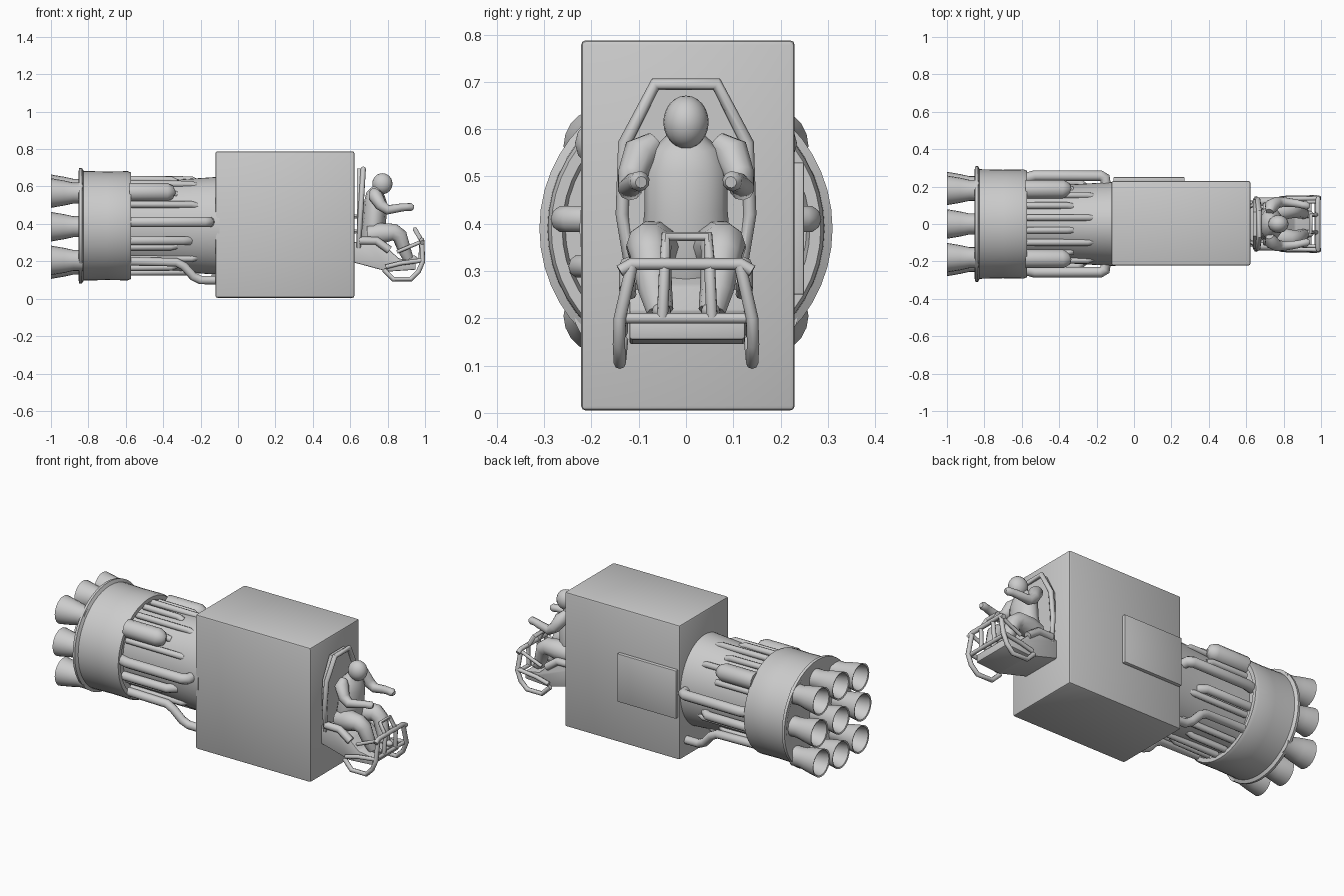
import bpy, bmesh
from math import cos, sin, pi, radians
from mathutils import Vector

CZ = 0.39  # height of the engine axis


def finish(ob, angle=35):
    bpy.ops.object.select_all(action='DESELECT')
    ob.select_set(True)
    bpy.context.view_layer.objects.active = ob
    if ob.type == 'CURVE':
        bpy.ops.object.convert(target='MESH')
        ob = bpy.context.object
    bpy.ops.object.shade_smooth_by_angle(angle=radians(angle))
    return ob


def mesh_object(name, bm, angle=35):
    bmesh.ops.recalc_face_normals(bm, faces=bm.faces)
    me = bpy.data.meshes.new(name)
    bm.to_mesh(me)
    bm.free()
    ob = bpy.data.objects.new(name, me)
    bpy.context.collection.objects.link(ob)
    return finish(ob, angle)


def lathe(name, profile, y=0, z=CZ, sides=48, ys=1.0):
    """Revolve (x, radius) points around an axis parallel to x, capped at both ends."""
    bm = bmesh.new()
    rings = [[bm.verts.new((x, y + r * ys * cos(2 * pi * i / sides), z + r * sin(2 * pi * i / sides)))
              for i in range(sides)] for x, r in profile]
    for a, b in zip(rings, rings[1:]):
        for i in range(sides):
            j = (i + 1) % sides
            bm.faces.new((a[i], a[j], b[j], b[i]))
    bm.faces.new(rings[0])
    bm.faces.new(rings[-1])
    return mesh_object(name, bm)


def prism(name, pts, lo, hi, axis='Y', bevel=0.0):
    """Extrude a flat outline: (x, z) along y, or (y, z) along x."""
    bm = bmesh.new()
    def put(p, d):
        return (p[0], d, p[1]) if axis == 'Y' else (d, p[0], p[1])
    face = bm.faces.new([bm.verts.new(put(p, lo)) for p in pts])
    ext = bmesh.ops.extrude_face_region(bm, geom=[face])
    step = Vector((0, hi - lo, 0)) if axis == 'Y' else Vector((hi - lo, 0, 0))
    bmesh.ops.translate(bm, vec=step, verts=[v for v in ext['geom'] if isinstance(v, bmesh.types.BMVert)])
    if bevel:
        bmesh.ops.bevel(bm, geom=bm.edges[:], offset=bevel, segments=2, profile=0.5, affect='EDGES')
    return mesh_object(name, bm)


def tube(name, pts, r, closed=False, side=1, res=3):
    """Round bar through points (x, y, z[, radius factor])."""
    cu = bpy.data.curves.new(name, 'CURVE')
    cu.dimensions = '3D'
    cu.bevel_depth = r
    cu.bevel_resolution = res
    cu.use_fill_caps = True
    sp = cu.splines.new('POLY')
    sp.points.add(len(pts) - 1)
    for q, p in zip(sp.points, pts):
        q.co = (p[0], p[1] * side, p[2], 1)
        q.radius = p[3] if len(p) > 3 else 1
    sp.use_cyclic_u = closed
    ob = bpy.data.objects.new(name, cu)
    bpy.context.collection.objects.link(ob)
    return finish(ob, 50)


def ball(name, loc, scale):
    bm = bmesh.new()
    bmesh.ops.create_uvsphere(bm, u_segments=20, v_segments=12, radius=1)
    for v in bm.verts:
        v.co = Vector((v.co.x * scale[0], v.co.y * scale[1], v.co.z * scale[2])) + Vector(loc)
    return mesh_object(name, bm, 60)


# cargo box with rounded edges and a raised panel on the back side
prism("cargo_box", [(-0.12, 0.005), (0.622, 0.005), (0.622, 0.788), (-0.12, 0.788)], -0.222, 0.23, bevel=0.01)
prism("side_panel", [(-0.11, 0.25), (0.27, 0.25), (0.27, 0.53), (-0.11, 0.53)], 0.22, 0.25, bevel=0.004)

# engine body and drum
lathe("engine_body", [(-0.60, 0.235), (-0.50, 0.24), (-0.35, 0.245), (-0.20, 0.255), (-0.10, 0.262)], ys=0.86)
lathe("engine_drum", [(-0.835, 0.25), (-0.852, 0.29), (-0.85, 0.308), (-0.835, 0.31), (-0.825, 0.293),
                      (-0.70, 0.29), (-0.59, 0.292), (-0.573, 0.285), (-0.573, 0.262), (-0.60, 0.255)])

# nine hollow bell nozzles
for iy in (-1, 0, 1):
    for iz in (-1, 0, 1):
        d = 0.18 if iy and iz else 0.2
        lathe("nozzle", [(-0.83, 0.056), (-0.88, 0.056), (-0.93, 0.067), (-1.0, 0.079),
                         (-0.997, 0.071), (-0.93, 0.058), (-0.89, 0.045)],
              y=iy * d, z=CZ - 0.005 + iz * d, sides=20)

# lengthwise ribs over the engine body
for k in range(20):
    a = 2 * pi * (k + 0.5) / 20
    if abs(sin(a)) < 0.35:
        continue
    ln = -0.33 if k % 2 else -0.22
    c, s = cos(a), sin(a)
    tube("engine_rib", [(-0.58, 0.218 * c, CZ + 0.252 * s), (ln - 0.03, 0.218 * c, CZ + 0.25 * s),
                        (ln, 0.205 * c, CZ + 0.235 * s)], 0.018, res=2)

for s in (-1, 1):
    # side handrail pipe, upper tank and lower bent pipe
    tube("side_pipe", [(-0.58, 0.245, 0.41), (-0.53, 0.258, 0.41), (-0.18, 0.258, 0.41),
                       (-0.155, 0.245, 0.41), (-0.15, 0.19, 0.41)], 0.029, side=s)
    tube("upper_tank", [(-0.58, 0.185, 0.57), (-0.38, 0.185, 0.57), (-0.352, 0.18, 0.57, 0.75),
                        (-0.34, 0.175, 0.57, 0.3)], 0.05, side=s, res=4)
    tube("lower_pipe", [(-0.58, 0.18, 0.20), (-0.33, 0.18, 0.195), (-0.29, 0.18, 0.175),
                        (-0.24, 0.17, 0.12), (-0.20, 0.165, 0.10), (-0.11, 0.165, 0.10)], 0.024, side=s)
    tube("middle_pipe", [(-0.58, 0.225, 0.31), (-0.30, 0.225, 0.31), (-0.26, 0.19, 0.31)], 0.025, side=s)

# seat: wedge base, back plate, tubular back frame
prism("seat_base", [(0.615, 0.195), (0.80, 0.145), (0.95, 0.155), (0.95, 0.20), (0.86, 0.215), (0.80, 0.27),
                    (0.70, 0.32), (0.615, 0.30)], -0.12, 0.125, bevel=0.006)
half = [(0.115, 0.28), (0.135, 0.42), (0.13, 0.57), (0.065, 0.695)]
outline = half + [(-y, z) for y, z in reversed(half)]
prism("seat_back", outline, 0.635, 0.655, 'X')
tube("seat_frame", [(0.645 + 0.06 * (z - 0.28), y, z) for y, z in outline], 0.014, closed=True, res=2)
for s in (-1, 1):
    for z in (0.36, 0.44):
        tube("seat_bracket", [(0.61, 0.09, z), (0.65, 0.11, z)], 0.012, side=s, res=1)
    tube("seat_side", [(0.65, 0.118, 0.31), (0.74, 0.12, 0.31), (0.81, 0.12, 0.26)], 0.022, side=s, res=2)

# front guard frame
for s in (-1, 1):
    tube("guard_side", [(0.78, 0.135, 0.155), (0.83, 0.14, 0.105), (0.925, 0.14, 0.105), (0.965, 0.142, 0.145),
                        (0.988, 0.14, 0.20), (0.983, 0.115, 0.31)], 0.013, side=s, res=2)
    tube("guard_deck_rail", [(0.79, 0.135, 0.17), (0.87, 0.135, 0.19), (0.985, 0.138, 0.205)], 0.012, side=s, res=2)
    tube("guard_knee_rail", [(0.85, 0.115, 0.25), (0.98, 0.12, 0.305)], 0.01, side=s, res=2)
tube("guard_top_bar", [(0.985, -0.14, 0.30), (0.983, -0.115, 0.315), (0.983, 0.115, 0.315), (0.985, 0.14, 0.30)],
     0.013, res=2)
tube("guard_low_bar", [(0.975, -0.138, 0.20), (0.975, 0.138, 0.20)], 0.011, res=2)
tube("guard_handle", [(0.975, -0.05, 0.20), (0.982, -0.045, 0.31), (0.945, -0.043, 0.373), (0.945, 0.047, 0.373),
                      (0.982, 0.05, 0.31), (0.975, 0.055, 0.20)], 0.012, res=2)

# seated pilot
torso = tube("pilot_torso", [(0.715, 0, 0.27, 0.8), (0.72, 0, 0.33, 1.05), (0.73, 0, 0.43, 0.95), (0.735, 0, 0.51, 0.95),
                             (0.735, 0, 0.56, 0.75), (0.745, 0, 0.59, 0.4), (0.76, 0, 0.61, 0.3)], 0.066, res=4)
torso.scale.y = 1.4
ball("pilot_head", (0.772, 0, 0.615), (0.054, 0.048, 0.056))
for s in (-1, 1):
    tube("pilot_arm", [(0.725, 0.065, 0.575, 0.7), (0.735, 0.095, 0.55, 1.25), (0.765, 0.115, 0.50, 1.0),
                       (0.80, 0.118, 0.475, 0.85), (0.87, 0.11, 0.487, 0.7), (0.90, 0.103, 0.49, 0.65),
                       (0.925, 0.098, 0.49, 0.7), (0.938, 0.095, 0.488, 0.4)], 0.031, side=s)
    tube("pilot_leg", [(0.70, 0.06, 0.34, 1.1), (0.77, 0.07, 0.35, 1.2), (0.835, 0.078, 0.355, 1.0),
                       (0.865, 0.075, 0.335, 0.9), (0.89, 0.065, 0.26, 0.75), (0.91, 0.055, 0.215, 0.6)],
         0.048, side=s)
    ball("pilot_foot", (0.925, 0.052 * s, 0.215), (0.036, 0.02, 0.018))
